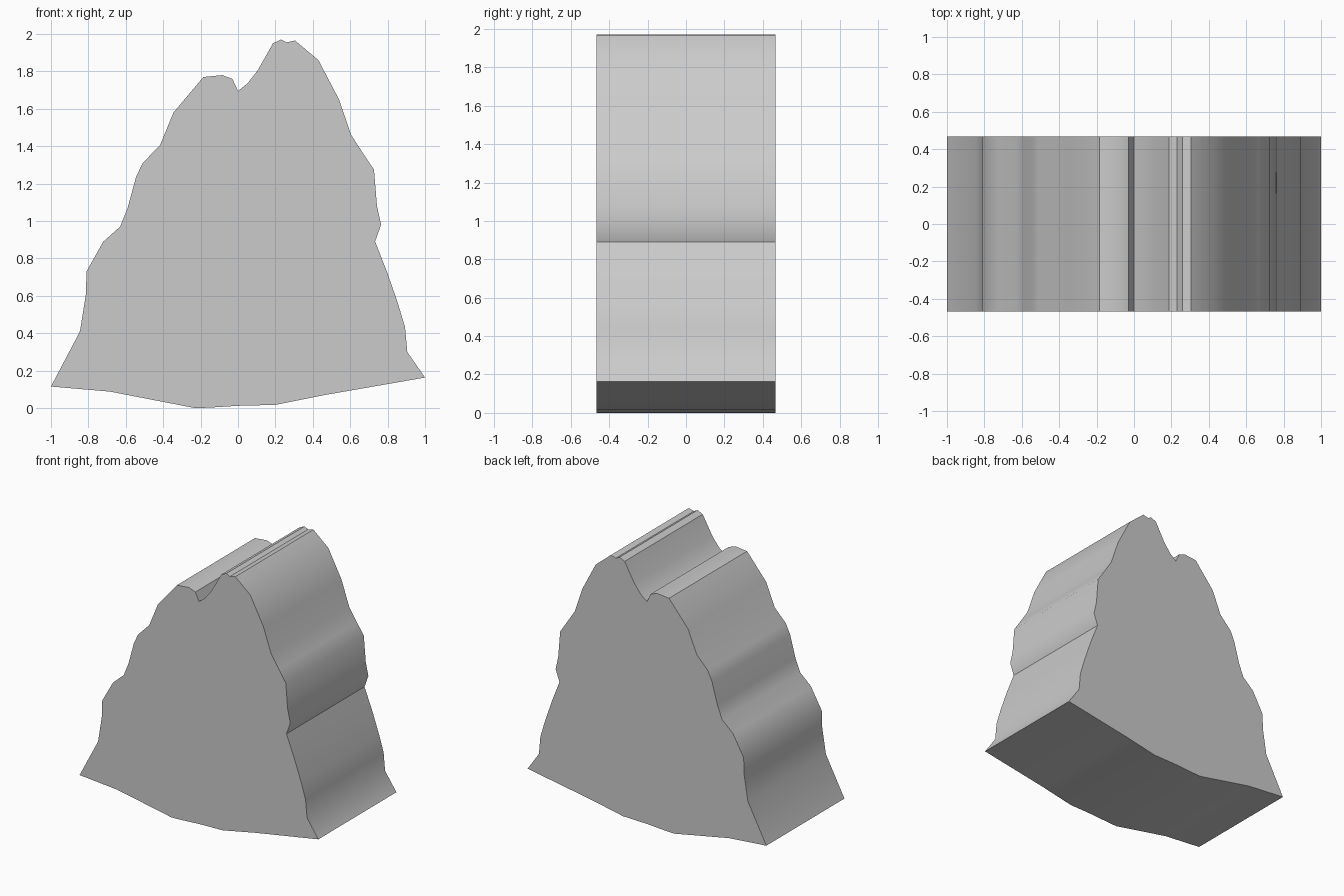
import bpy, bmesh, math

if "Cube" in bpy.data.objects:
    bpy.data.objects.remove(bpy.data.objects["Cube"])

HALF_DEPTH = 0.467

# Front silhouette (x, z), clockwise from the left base corner
left_slope = [(-1, .115), (-.845, .41), (-.813, .61), (-.81, .73), (-.72, .89),
              (-.63, .97), (-.59, 1.07), (-.545, 1.235), (-.51, 1.31),
              (-.417, 1.405), (-.345, 1.58), (-.185, 1.77)]
peaks = [(-.085, 1.78), (-.03, 1.76), (0, 1.695), (.05, 1.735), (.105, 1.805),
         (.187, 1.95), (.23, 1.97), (.26, 1.955), (.305, 1.965)]
right_slope = [(.43, 1.86), (.54, 1.65), (.605, 1.46), (.67, 1.36), (.727, 1.275),
               (.743, 1.08), (.765, .98), (.733, .89), (.797, .727), (.855, .56),
               (.893, .433), (.905, .30), (1, .163)]
base = [(.465, .07), (.2, .017), (0, .012), (-.16, .002), (-.23, 0), (-.685, .088)]


def extrude_profile(name, points, half_depth):
    """Extrude an (x, z) outline symmetrically along y."""
    bm = bmesh.new()
    front = bm.faces.new([bm.verts.new((x, -half_depth, z)) for x, z in points])
    result = bmesh.ops.extrude_face_region(bm, geom=[front], use_keep_orig=True)
    moved = [g for g in result["geom"] if isinstance(g, bmesh.types.BMVert)]
    bmesh.ops.translate(bm, verts=moved, vec=(0, 2 * half_depth, 0))
    bmesh.ops.recalc_face_normals(bm, faces=bm.faces)
    mesh = bpy.data.meshes.new(name)
    bm.to_mesh(mesh)
    bm.free()
    obj = bpy.data.objects.new(name, mesh)
    bpy.context.collection.objects.link(obj)
    return obj


# Twin-peaked rock slab, smooth along the slopes with sharp rims
rock = extrude_profile("mountain_rock", left_slope + peaks + right_slope + base, HALF_DEPTH)
bpy.context.view_layer.objects.active = rock
rock.select_set(True)
bpy.ops.object.shade_smooth_by_angle(angle=math.radians(35))
